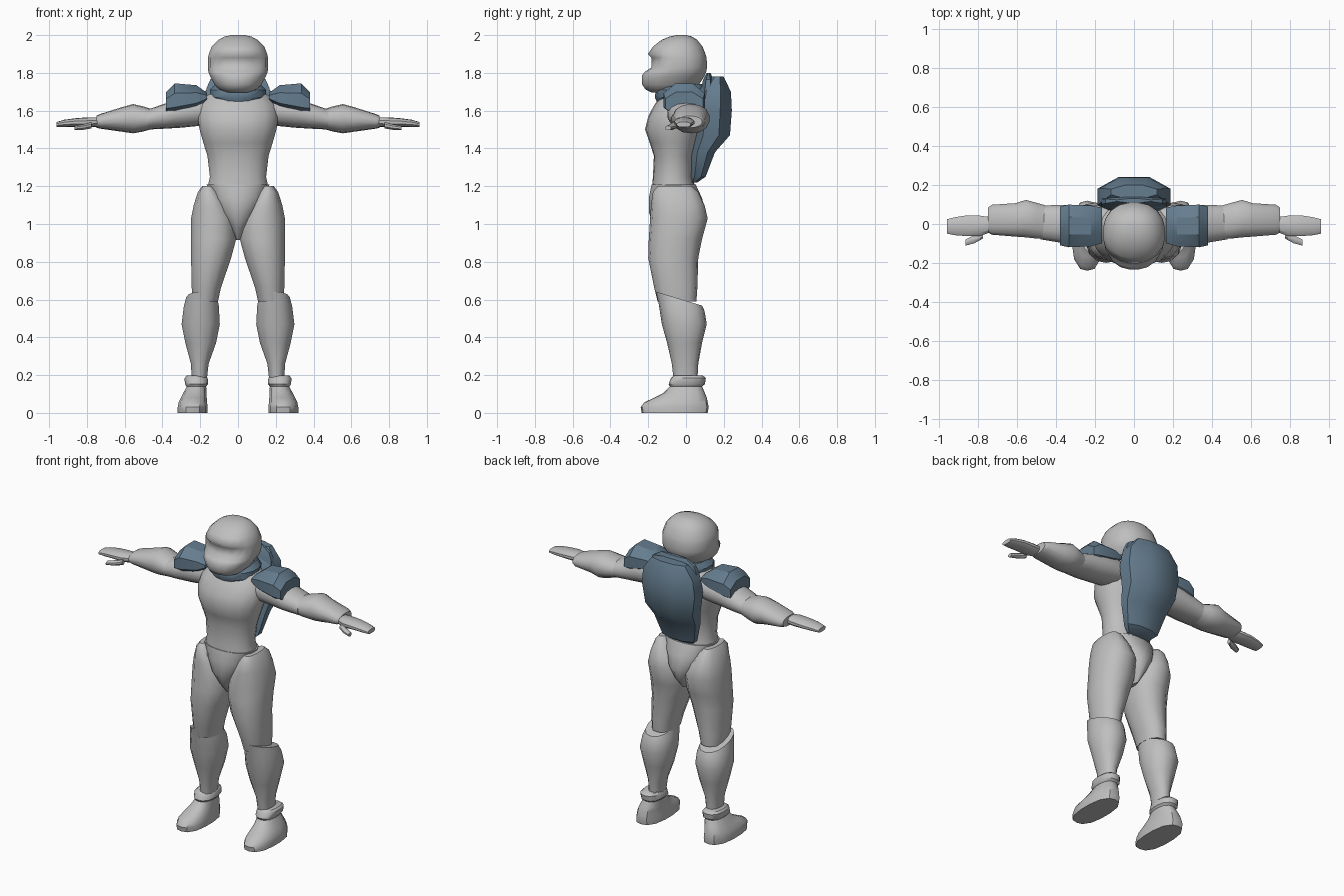
import bpy, bmesh, math


def material(name, rgb):
    m = bpy.data.materials.new(name)
    m.diffuse_color = (*rgb, 1)
    return m


GREY = material("light grey", (0.52, 0.52, 0.52))
BLUE = material("slate blue", (0.13, 0.205, 0.275))


def loft(name, mat, rings, axis="z", sides=14, power=2.3, mirror=False, angle=40):
    """Skin rounded rings; each ring is (position, a0, a1, b0, b1[, tilt])."""
    bm = bmesh.new()
    loops = []
    for r in rings:
        pos, a0, a1, b0, b1 = r[:5]
        tilt = r[5] if len(r) > 5 else 0
        loop = []
        for i in range(sides):
            t = 2 * math.pi * (i + 0.5) / sides
            c, s = math.cos(t), math.sin(t)
            k = (abs(c) ** power + abs(s) ** power) ** (-1 / power)
            c, s = c * k, s * k
            a = (a0 + a1) / 2 + c * (a1 - a0) / 2
            b = (b0 + b1) / 2 + s * (b1 - b0) / 2
            p = pos + tilt * s
            loop.append(bm.verts.new((a, b, p) if axis == "z" else (p, a, b)))
        loops.append(loop)
    for lo, hi in zip(loops, loops[1:]):
        for i in range(sides):
            j = (i + 1) % sides
            bm.faces.new((lo[i], lo[j], hi[j], hi[i]))
    bm.faces.new(loops[0][::-1])
    bm.faces.new(loops[-1])
    bmesh.ops.recalc_face_normals(bm, faces=bm.faces)
    me = bpy.data.meshes.new(name)
    bm.to_mesh(me)
    bm.free()
    me.materials.append(mat)
    ob = bpy.data.objects.new(name, me)
    bpy.context.collection.objects.link(ob)
    bpy.ops.object.select_all(action="DESELECT")
    ob.select_set(True)
    bpy.context.view_layer.objects.active = ob
    bpy.ops.object.shade_smooth_by_angle(angle=math.radians(angle))
    if mirror:
        ob.modifiers.new("mirror", "MIRROR")
    return ob


def centred(rings):
    """Turn (z, half width, y0, y1) into full rings."""
    return [(z, -w, w, y0, y1) for z, w, y0, y1 in rings]


# Helmet with recessed visor band
helmet = loft("helmet", GREY, centred([
    (1.695, .06, -.18, -.04), (1.712, .10, -.215, .01), (1.738, .125, -.233, .07),
    (1.785, .15, -.235, .10), (1.805, .158, -.22, .108), (1.83, .16, -.205, .113),
    (1.88, .16, -.205, .11), (1.90, .155, -.203, .104), (1.94, .14, -.175, .088),
    (1.975, .105, -.13, .06), (1.993, .07, -.085, .03), (2.0, .035, -.05, .0)]),
    sides=20, angle=50)
for v in helmet.data.vertices:
    if 1.82 < v.co.z < 1.89 and v.co.y < -.12 and abs(v.co.x) < .125:
        v.co.y += .022

# Collar around the neck
loft("collar", BLUE, centred([
    (1.64, .11, -.15, .07), (1.67, .148, -.165, .10), (1.71, .15, -.16, .11),
    (1.74, .12, -.13, .10)]))

# Torso and pelvis
loft("torso", GREY, centred([
    (1.19, .163, -.18, .05), (1.25, .15, -.175, .035), (1.36, .163, -.17, .04),
    (1.43, .185, -.192, .06), (1.50, .205, -.217, .085), (1.57, .216, -.20, .10),
    (1.63, .205, -.168, .10), (1.68, .165, -.13, .09), (1.72, .10, -.09, .06)]), sides=18)
loft("pelvis", GREY, centred([
    (.915, .012, -.11, .03), (.98, .05, -.165, .085), (1.06, .105, -.198, .108),
    (1.14, .15, -.198, .085), (1.21, .168, -.183, .052)]), sides=16)

# Legs
loft("thighs", GREY, [
    (.59, .105, .24, -.15, .055), (.66, .09, .246, -.168, .06), (.82, .035, .25, -.20, .065),
    (.92, .008, .25, -.197, .085), (1.03, .012, .25, -.19, .115),
    (1.10, .05, .236, -.185, .098), (1.17, .10, .213, -.175, .065),
    (1.20, .13, .19, -.15, .03)], mirror=True)
loft("shin_guards", GREY, [
    (.17, .165, .245, -.065, .06), (.26, .155, .25, -.075, .065), (.37, .115, .28, -.10, .085),
    (.47, .095, .30, -.128, .11), (.56, .10, .288, -.145, .098, -.02),
    (.605, .11, .275, -.16, .085, -.037)], mirror=True)
loft("boots", GREY, [
    (0, .16, .32, -.235, .115), (.03, .16, .32, -.24, .12), (.055, .163, .315, -.222, .115),
    (.08, .165, .303, -.17, .11), (.105, .166, .29, -.12, .10), (.14, .168, .272, -.085, .085),
    (.152, .158, .282, -.092, .10), (.185, .16, .283, -.08, .105),
    (.197, .17, .272, -.065, .09)], power=2.6, mirror=True)

# Arms with flared forearm guards
loft("upper_arms", GREY, [
    (.13, -.08, .09, 1.54, 1.66), (.20, -.10, .10, 1.52, 1.68), (.30, -.10, .10, 1.51, 1.67),
    (.38, -.097, .10, 1.505, 1.64), (.48, -.08, .095, 1.50, 1.605)], axis="x", mirror=True)
loft("forearms", GREY, [
    (.43, -.08, .09, 1.51, 1.60), (.50, -.076, .11, 1.49, 1.622), (.555, -.07, .125, 1.48, 1.635),
    (.61, -.066, .108, 1.488, 1.62), (.73, -.056, .10, 1.505, 1.582),
    (.75, -.045, .085, 1.51, 1.572)], axis="x", mirror=True)
loft("hands", GREY, [
    (.73, -.04, .035, 1.515, 1.565), (.79, -.062, .043, 1.512, 1.565),
    (.86, -.063, .045, 1.515, 1.56), (.92, -.058, .035, 1.513, 1.552),
    (.96, -.05, .025, 1.513, 1.54)], axis="x", sides=10, power=3, mirror=True)
loft("thumbs", GREY, [
    (.775, -.075, -.045, 1.505, 1.54), (.82, -.10, -.055, 1.498, 1.528),
    (.865, -.112, -.078, 1.496, 1.52)], axis="x", sides=8, mirror=True)

# Faceted shoulder pads
loft("shoulder_pads", BLUE, [
    (.165, -.10, .085, 1.65, 1.695), (.22, -.115, .095, 1.60, 1.735),
    (.335, -.12, .10, 1.565, 1.745), (.38, -.11, .09, 1.575, 1.70)],
    axis="x", sides=8, power=4.5, mirror=True, angle=30)

# Backpack and the raised yoke behind the neck
loft("backpack", BLUE, centred([
    (1.22, .08, .02, .06), (1.25, .115, .02, .105), (1.38, .15, .02, .155),
    (1.47, .172, .03, .235), (1.60, .192, .03, .245), (1.70, .18, .05, .24),
    (1.78, .12, .13, .20)]), sides=8, power=3, angle=35)
loft("neck_yoke", BLUE, centred([
    (1.62, .175, .06, .15), (1.72, .17, .08, .15), (1.765, .15, .09, .145),
    (1.80, .09, .11, .13)]), sides=8, power=3, angle=35)
